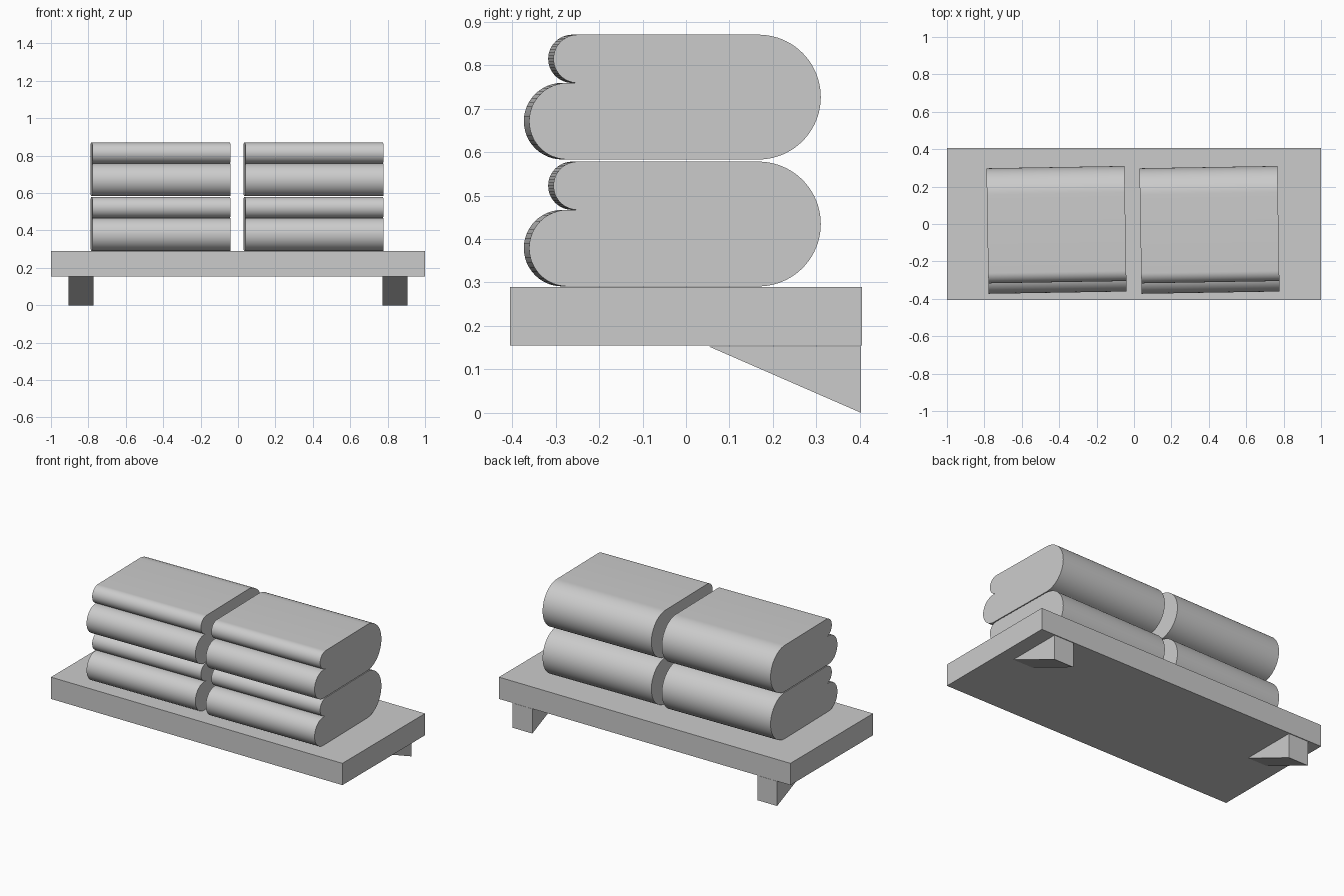
import bpy, bmesh
from math import cos, sin, pi, radians

if "Cube" in bpy.data.objects:
    bpy.data.objects.remove(bpy.data.objects["Cube"])


def extrude_profile(name, profile, length, location, turn=0.0, smooth=False):
    """Solid made by sweeping a (y, z) outline along x, centred on location."""
    bm = bmesh.new()
    face = bm.faces.new([bm.verts.new((-length / 2, y, z)) for y, z in profile])
    ext = bmesh.ops.extrude_face_region(bm, geom=[face], use_keep_orig=True)
    moved = [g for g in ext["geom"] if isinstance(g, bmesh.types.BMVert)]
    bmesh.ops.translate(bm, verts=moved, vec=(length, 0, 0))
    bmesh.ops.recalc_face_normals(bm, faces=bm.faces)
    mesh = bpy.data.meshes.new(name)
    bm.to_mesh(mesh)
    bm.free()
    obj = bpy.data.objects.new(name, mesh)
    bpy.context.collection.objects.link(obj)
    obj.location = location
    obj.rotation_euler.z = turn
    if smooth:
        bpy.ops.object.select_all(action='DESELECT')
        obj.select_set(True)
        bpy.context.view_layer.objects.active = obj
        bpy.ops.object.shade_smooth_by_angle(angle=radians(35))
    return obj


def arc(cy, cz, r, start, end, steps=24):
    return [(cy + r * cos(a), cz + r * sin(a))
            for a in (radians(start + (end - start) * i / steps) for i in range(steps + 1))]


# Shelf board
extrude_profile("shelf_board", [(-0.405, 0.155), (0.405, 0.155), (0.405, 0.29), (-0.405, 0.29)],
                2.0, (0, 0, 0))

# Wedge brackets under the back edge
for side, x in (("left", -0.84), ("right", 0.84)):
    extrude_profile("bracket_" + side, [(0.052, 0.153), (0.403, 0.0), (0.403, 0.153)],
                    0.135, (x, 0, 0))

# Folded towel outline: wide back fold, small upper and larger lower front folds
H, LOW = 0.287, 0.176
r_back, r_low, r_up = H / 2, LOW / 2, (H - LOW) / 2
towel = (arc(0.304 - r_back, r_back, r_back, -90, 90, 40)
         + arc(-0.311 + r_up, LOW + r_up, r_up, 90, 270)
         + arc(-0.367 + r_low, r_low, r_low, 90, 270))

# Two stacks of two towels, slightly turned
for side, x in (("left", -0.415), ("right", 0.403)):
    for level, z in (("lower", 0.291), ("upper", 0.583)):
        extrude_profile(f"towel_{side}_{level}", towel, 0.738, (x, 0, z), radians(0.95), True)
